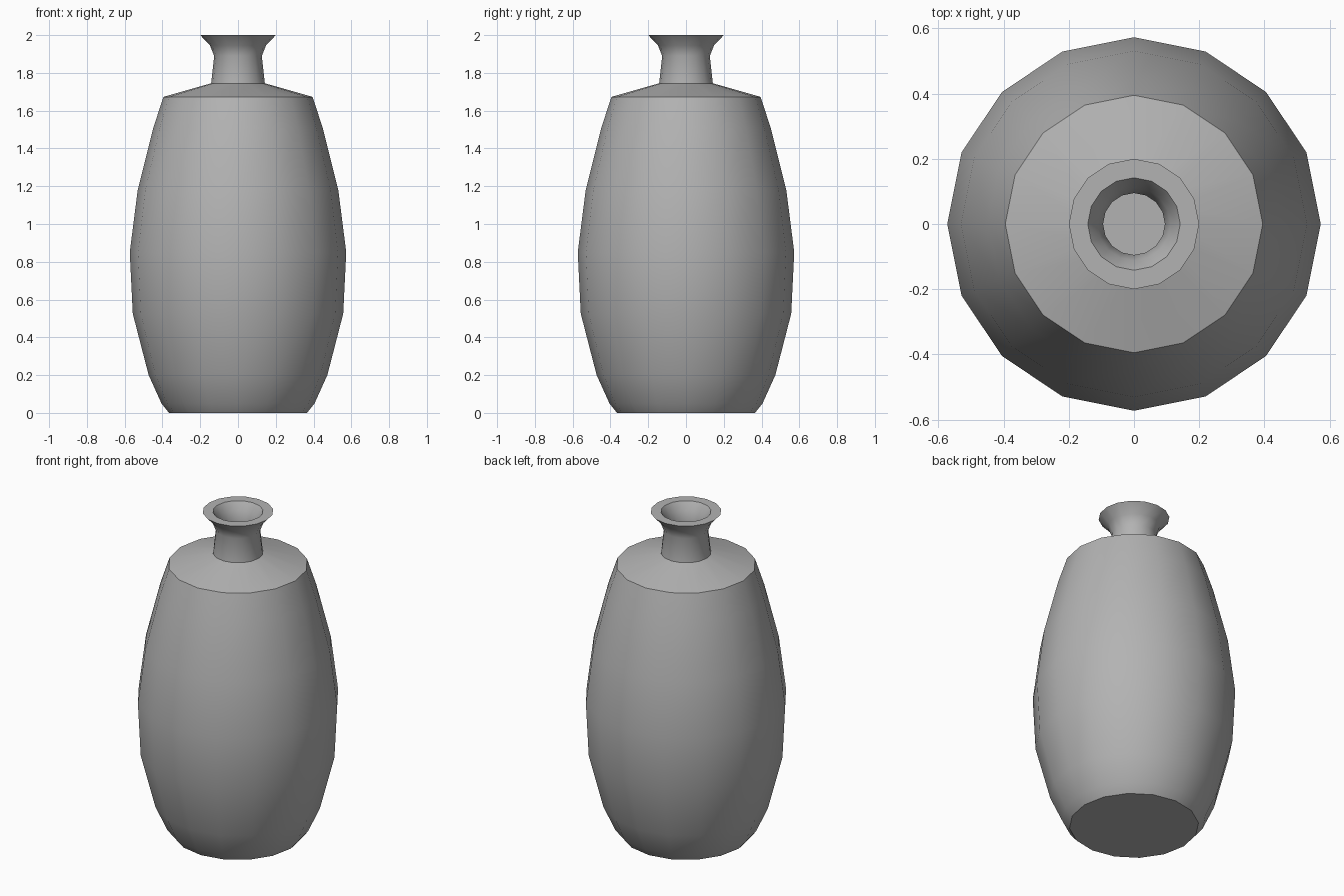
import bpy, bmesh, math

if "Cube" in bpy.data.objects:
    bpy.data.objects.remove(bpy.data.objects["Cube"])

SIDES = 16


def lathe(name, profile):
    """Revolve an (radius, height) profile, capping both ends."""
    bm = bmesh.new()
    rings = []
    for r, z in profile:
        rings.append([bm.verts.new((r * math.cos(2 * math.pi * i / SIDES),
                                    r * math.sin(2 * math.pi * i / SIDES), z))
                      for i in range(SIDES)])
    for a, b in zip(rings, rings[1:]):
        for i in range(SIDES):
            j = (i + 1) % SIDES
            bm.faces.new((a[i], a[j], b[j], b[i]))
    bm.faces.new(rings[0][::-1])   # underside
    bm.faces.new(rings[-1])        # inner floor
    mesh = bpy.data.meshes.new(name)
    bm.to_mesh(mesh)
    bm.free()
    obj = bpy.data.objects.new(name, mesh)
    bpy.context.collection.objects.link(obj)
    return obj


# Outer wall from the foot up to the lip
outer = [(0.365, 0), (0.405, 0.05), (0.473, 0.2), (0.557, 0.525), (0.573, 0.85),
         (0.531, 1.18), (0.448, 1.51), (0.395, 1.673), (0.142, 1.745),
         (0.126, 1.89), (0.148, 1.945), (0.2, 2.0)]

# Flat rim, then the hollow inside back down to the floor
inner = [(0.142, 2.0), (0.112, 1.955), (0.095, 1.89), (0.108, 1.715),
         (0.365, 1.645), (0.415, 1.5), (0.498, 1.17), (0.538, 0.85),
         (0.523, 0.54), (0.441, 0.215), (0.345, 0.04)]

vase = lathe("vase", outer + inner)

# Dark grey glaze
glaze = bpy.data.materials.new("grey_glaze")
glaze.diffuse_color = (0.45, 0.45, 0.45, 1)
glaze.use_nodes = True
glaze.node_tree.nodes["Principled BSDF"].inputs["Base Color"].default_value = glaze.diffuse_color
vase.data.materials.append(glaze)

# Smooth body, sharp shoulder, rim and foot
bpy.context.view_layer.objects.active = vase
vase.select_set(True)
bpy.ops.object.shade_smooth_by_angle(angle=math.radians(35))
